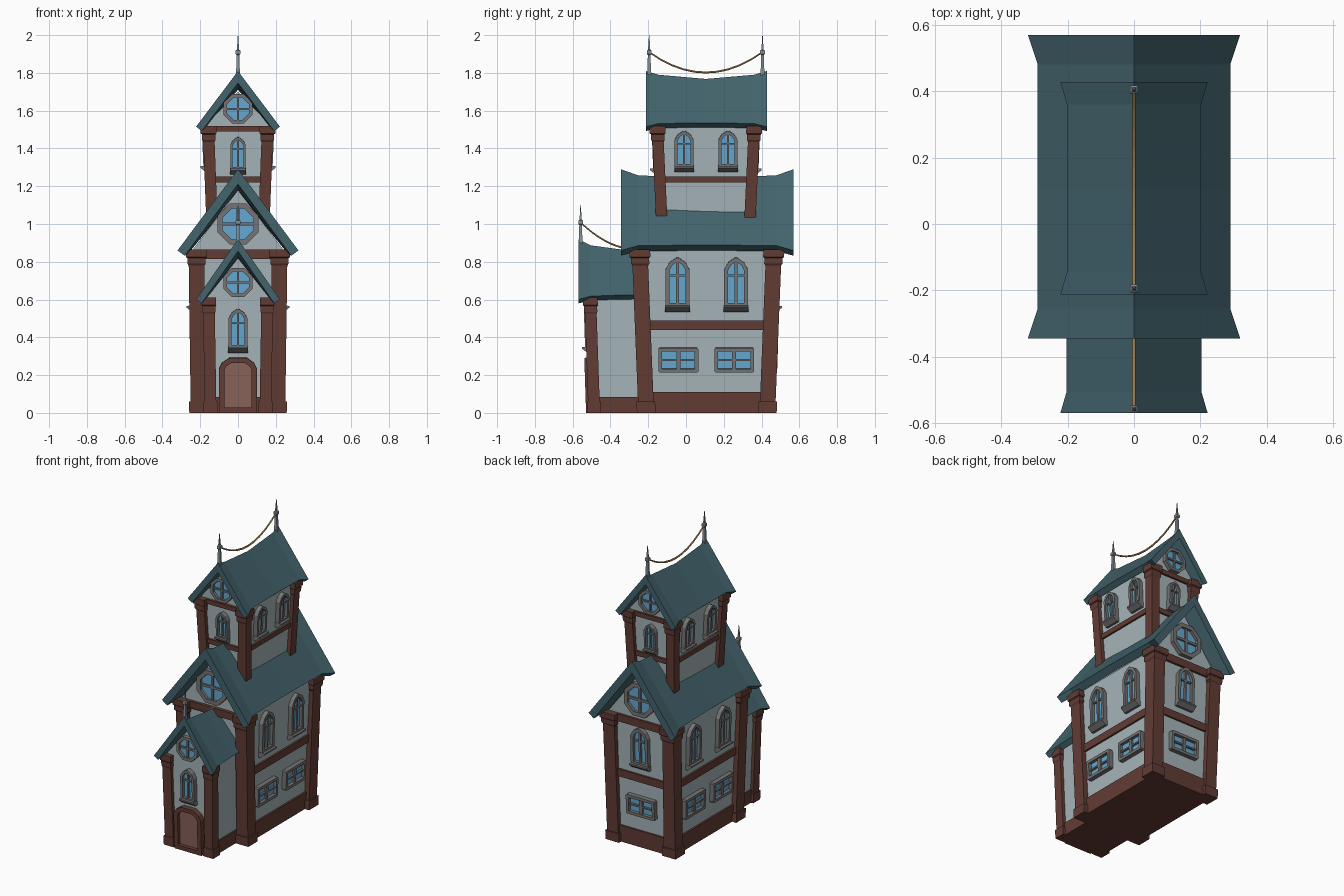
import bpy, bmesh, math
from mathutils import Matrix, Vector

if "Cube" in bpy.data.objects:
    bpy.data.objects.remove(bpy.data.objects["Cube"])


def material(name, rgb):
    m = bpy.data.materials.new(name)
    m.diffuse_color = (*rgb, 1)
    m.use_nodes = True
    m.node_tree.nodes["Principled BSDF"].inputs["Base Color"].default_value = m.diffuse_color
    return m


ROOF = material("teal roof", (.055, .125, .15))
WALL = material("pale plaster", (.38, .46, .485))
WOOD = material("dark red timber", (.122, .045, .034))
DOOR = material("light timber", (.25, .125, .105))
GLASS = material("blue glass", (.13, .39, .63))
STONE = material("grey frame", (.18, .175, .175))
METAL = material("grey metal", (.24, .29, .32))
ROPE = material("gold rope", (.55, .36, .13))


def loft(bm, rings, end_mat=0):
    """Skin a list of equal point rings and cap both ends."""
    vs = [[bm.verts.new(p) for p in r] for r in rings]
    n = len(vs[0])
    for a, b in zip(vs, vs[1:]):
        for i in range(n):
            j = (i + 1) % n
            bm.faces.new((a[i], a[j], b[j], b[i]))
    bm.faces.new(vs[0])
    bm.faces.new(vs[-1]).material_index = end_mat


def finish(name, bm, mats, matrix=None):
    bmesh.ops.recalc_face_normals(bm, faces=bm.faces)
    me = bpy.data.meshes.new(name)
    bm.to_mesh(me)
    bm.free()
    for m in mats:
        me.materials.append(m)
    ob = bpy.data.objects.new(name, me)
    if matrix:
        ob.matrix_world = matrix
    bpy.context.collection.objects.link(ob)


def solid(name, rings, mat):
    bm = bmesh.new()
    loft(bm, rings)
    finish(name, bm, [mat])


def rect(x0, x1, y0, y1, z):
    return [(x0, y0, z), (x1, y0, z), (x1, y1, z), (x0, y1, z)]


def inset(pts, t):
    """Offset a convex counter-clockwise outline inwards."""
    out = []
    for i, p in enumerate(pts):
        p, a, b = Vector(p), Vector(pts[i - 1]), Vector(pts[(i + 1) % len(pts)])
        d1, d2 = (p - a).normalized(), (b - p).normalized()
        n1, n2 = Vector((-d1.y, d1.x)), Vector((-d2.y, d2.x))
        out.append(tuple(p + (n1 + n2) * t / (1 + n1.dot(n2))))
    return out


# each storey: centre y, bottom and top z, wall half sizes at bottom and top, gable apex
HOUSE = dict(cy=.11, z=(0, .87), a=(.215, .335), b=(.235, .365), apex=1.18)
TOWER = dict(cy=.105, z=(1.0, 1.53), a=(.142, .24), b=(.165, .26), apex=1.70)
PORCH = dict(cy=-.35, z=(0, .61), a=(.155, .145), b=(.165, .165), apex=.82)


def half(s, z):
    t = min(1, max(0, (z - s['z'][0]) / (s['z'][1] - s['z'][0])))
    return [p + (q - p) * t for p, q in zip(s['a'], s['b'])]


def walls(name, s):
    rings = []
    for sy in (-1, 1):
        (ax, ay), (bx, by), c = s['a'], s['b'], s['cy']
        z0, z1 = s['z']
        z0 += .01
        rings.append([(-ax, c + sy * ay, z0), (ax, c + sy * ay, z0), (bx, c + sy * by, z1),
                      (0, c + sy * by, s['apex']), (-bx, c + sy * by, z1)])
    solid(name, rings, WALL)


def beam(name, s, z0, z1, e=.012, ex=None):
    ex = e if ex is None else ex
    rings = []
    for z in (z0, z1):
        hx, hy = half(s, z)
        rings.append(rect(-hx - ex, hx + ex, s['cy'] - hy - e, s['cy'] + hy + e, z))
    solid(name, rings, WOOD)


def posts(name, s, z0, z1, a, b, w, base, cap, sides=(-1, 1)):
    """Leaning corner posts with a foot block and a stepped head."""
    h = z1 - z0
    steps = [(0, base), (.06, base), (.06, 0), (h - .085, 0), (h - .075, cap / 2),
             (h - .045, cap / 2), (h - .04, cap), (h, cap)]
    for sx in (-1, 1):
        for sy in sides:
            rings = []
            for dz, e in steps:
                t = dz / h
                ox, oy = a[0] + (b[0] - a[0]) * t, a[1] + (b[1] - a[1]) * t
                rings.append(rect(sx * (ox + e), sx * (ox - w - e), s['cy'] + sy * (oy + e),
                                  s['cy'] + sy * (oy - w - e), z0 + dz))
            solid(name, rings, WOOD)


def roof(name, sections, t):
    """Bent gable roof slab; each section is y, ridge z, half width, eave z."""
    rings = []
    for y, rz, hw, ez in sections:
        s = (rz - ez) / hw
        k = math.hypot(1, s)
        dx, dz = t * s / k, t / k
        rings.append([(-hw, y, ez), (0, y, rz), (hw, y, ez), (hw - dx, y, ez - dz),
                      (0, y, rz - t * k), (dx - hw, y, ez - dz)])
    solid(name, rings, ROOF)


def place(s, side, u, z):
    """Matrix on a wall; side 0 front, 1 right, 2 back, 3 left."""
    hx, hy = half(s, z)
    ang = side * math.pi / 2
    k = 0 if side % 2 else 1
    lean = (s['b'][k] - s['a'][k]) / (s['z'][1] - s['z'][0]) if z < s['z'][1] else 0
    pos = [(u, s['cy'] - hy, z), (hx, u, z), (u, s['cy'] + hy, z), (-hx, u, z)][side]
    return Matrix.Translation(pos) @ Matrix.Rotation(ang, 4, 'Z') @ Matrix.Rotation(math.atan(lean), 4, 'X')


def window(name, m, pts, frame, depth, bars=(), sill=None, mats=(STONE, GLASS)):
    bm = bmesh.new()
    inner = inset(pts, frame)
    put = lambda ps, d: [(u, -d, v) for u, v in ps]
    loft(bm, [put(pts, -.01), put(pts, depth), put(inner, depth), put(inner, depth * .3)], 1)
    for u0, u1, v0, v1 in bars:
        r = [(u0, v0), (u1, v0), (u1, v1), (u0, v1)]
        loft(bm, [put(r, 0), put(r, depth * .75)])
    if sill:  # wedge under the window
        w, h = sill
        loft(bm, [[(x, .01, -h), (x, -.015, -h), (x, -.044, -.004), (x, -.044, .006), (x, .01, .006)]
                  for x in (-w, w)])
    finish(name, bm, mats, m)


def arched(s, side, u, z, w, h):
    pts = [(-w, 0), (w, 0), (w, h * .76), (w * .66, h * .91), (w * .1, h), (-w * .1, h),
           (-w * .66, h * .91), (-w, h * .76)]
    f = w * .32
    window("arched_window", place(s, side, u, z), pts, f, .028,
           [(-w * .11, w * .11, f * .9, h - f), (-w + f, w - f, h * .62, h * .62 + w * .16)], (w * 1.04, .028))


def wide(s, side, u):
    w, h, c = .105, .13, .006
    pts = [(c - w, 0), (w - c, 0), (w, c), (w, h - c), (w - c, h), (c - w, h), (-w, h - c), (-w, c)]
    window("wide_window", place(s, side, u, .215), pts, .019, .03,
           [(-.011, .011, .017, h - .017), (-w + .018, w - .018, h / 2 - .005, h / 2 + .005)])


def rosette(s, side, z, r):
    k = r / math.cos(math.pi / 8)
    pts = [(k * math.cos((i + .5) * math.pi / 4), k * math.sin((i + .5) * math.pi / 4)) for i in range(8)]
    b, q = r * .07, r * .8
    window("round_window", place(s, side, 0, z), pts, r * .24, .026, [(-b, b, -q, q), (-q, q, -b, b)])


# main house
walls("house_walls", HOUSE)
beam("house_base", HOUSE, 0, .11)
beam("house_mid_beam", HOUSE, .44, .49)
beam("house_gable_beam", HOUSE, .815, .865, .015, -.01)
posts("house_post", HOUSE, 0, .865, (.25, .362), (.262, .397), .083, .008, .014)
roof("house_roof", [(-.345, 1.29, .32, .86), (-.255, 1.258, .29, .885), (.11, 1.24, .29, .89),
                    (.48, 1.258, .29, .885), (.57, 1.29, .32, .86)], .047)
# tower
walls("tower_walls", TOWER)
beam("tower_mid_beam", TOWER, 1.22, 1.252)
beam("tower_gable_beam", TOWER, 1.49, 1.52, .014, -.01)
posts("tower_post", TOWER, .99, 1.52, (.167, .262), (.187, .287), .06, 0, .012)
roof("tower_roof", [(-.213, 1.81, .222, 1.515), (-.145, 1.79, .202, 1.532), (.105, 1.768, .202, 1.536),
                    (.36, 1.79, .202, 1.532), (.428, 1.81, .222, 1.515)], .038)
# porch
walls("porch_walls", PORCH)
beam("porch_base", PORCH, 0, .085, .01)
posts("porch_post", PORCH, 0, .61, (.176, .167), (.186, .188), .062, .006, .008, (-1,))
roof("porch_roof", [(-.57, .92, .222, .60), (-.505, .887, .203, .618), (-.35, .866, .203, .624),
                    (-.235, .858, .203, .626)], .036)
door = [(-.1, 0), (.1, 0), (.1, .235), (.085, .265), (.045, .292), (-.045, .292), (-.085, .265), (-.1, .235)]
window("door", place(PORCH, 0, 0, .001), door, .028, .034, mats=(WOOD, DOOR))

# windows
for side in (1, 3):
    for u in (-.045, .265):
        arched(HOUSE, side, u, .562, .063, .26)
    for u in (-.04, .255):
        wide(HOUSE, side, u)
    for u in (-.01, .222):
        arched(TOWER, side, u, 1.303, .05, .19)
arched(HOUSE, 2, 0, .562, .063, .25)
wide(HOUSE, 2, 0)
arched(PORCH, 0, 0, .345, .05, .205)
rosette(PORCH, 0, .69, .077)
for side in (0, 2):
    arched(TOWER, side, 0, 1.29, .041, .17)
    rosette(HOUSE, side, 1.0, .108)
    rosette(TOWER, side, 1.61, .077)

# ridge finials and ropes
for y, z in ((-.195, 1.77), (.405, 1.77), (-.558, .87)):
    prof = [(0, .011), (.125, .007), (.13, .012), (.148, .012), (.153, .006), (.23, .001)]
    solid("finial", [rect(-r, r, y - r, y + r, z + h) for h, r in prof], METAL)


def rope(name, y0, y1, mid, low, high):
    rings = []
    for i in range(11):
        y = y0 + (y1 - y0) * i / 10
        z = low + (high - low) * ((y - mid) / (y0 - mid)) ** 2
        rings.append([(.006 * math.cos(a * math.pi / 3), y, z + .006 * math.sin(a * math.pi / 3)) for a in range(6)])
    solid(name, rings, ROPE)


rope("tower_rope", -.195, .405, .105, 1.802, 1.91)
rope("porch_rope", -.558, -.24, -.258, .865, 1.008)
